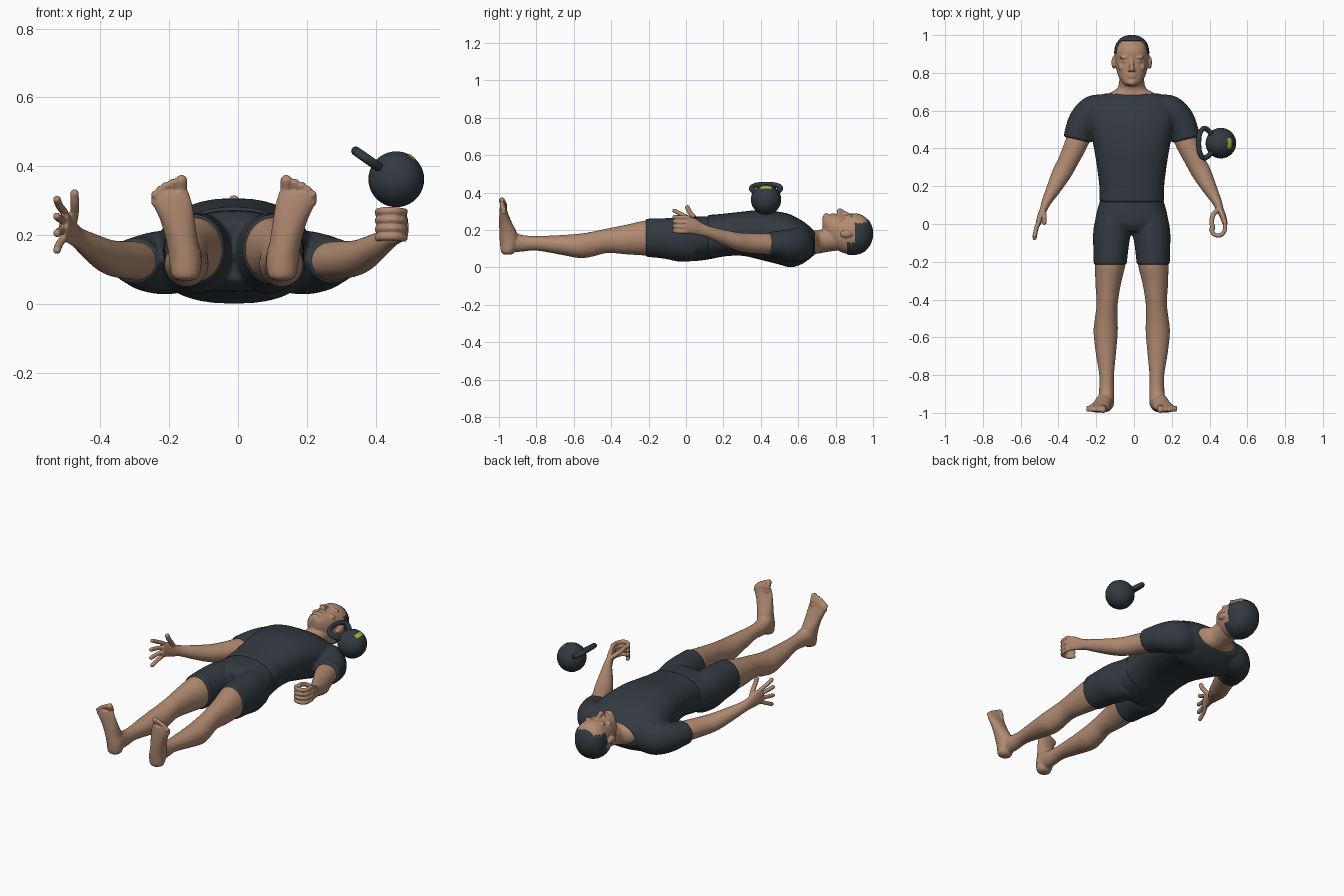
import bpy, bmesh, math
from mathutils import Vector, Matrix

if "Cube" in bpy.data.objects:
    bpy.data.objects.remove(bpy.data.objects["Cube"])

X, Y, Z = Vector((1, 0, 0)), Vector((0, 1, 0)), Vector((0, 0, 1))
CENTRE = -0.012  # body midline


def material(name, rgb):
    m = bpy.data.materials.new(name)
    m.use_nodes = True
    colour = (*rgb, 1)
    m.diffuse_color = colour
    m.node_tree.nodes["Principled BSDF"].inputs["Base Color"].default_value = colour
    return m


SKIN = material("skin", (0.44, 0.255, 0.165))
DARK = material("charcoal", (0.032, 0.042, 0.052))
GREEN = material("lime", (0.4, 0.5, 0.03))


def resample(pts, steps=5):
    """Smooth interpolation through the control sections."""
    pts = [Vector(p) for p in pts]
    out = []
    for i in range(len(pts) - 1):
        b, c = pts[i], pts[i + 1]
        a = pts[i - 1] if i else b * 2 - c
        d = pts[i + 2] if i + 2 < len(pts) else c * 2 - b
        for k in range(steps):
            t = k / steps
            out.append((b * 2 + (c - a) * t + (a * 2 - b * 5 + c * 4 - d) * t * t
                        + (b * 3 - a - c * 3 + d) * t ** 3) / 2)
    return out + [pts[-1]]


def tube(bm, sections, axes=None, power=2, sides=32):
    """Loft of oval sections (x, y, z, half width, half height)."""
    secs = resample(sections)
    centres = [Vector(s[:3]) for s in secs]
    rings = []
    for i, s in enumerate(secs):
        if axes:
            u, v = axes
        else:
            t = centres[min(i + 1, len(secs) - 1)] - centres[max(i - 1, 0)]
            u = t.cross(Z).normalized()
            v = u.cross(t).normalized()
        ring = []
        for k in range(sides):
            a = math.tau * k / sides
            c, d = (math.copysign(abs(f) ** (2 / power), f) for f in (math.cos(a), math.sin(a)))
            ring.append(bm.verts.new(centres[i] + u * c * max(s[3], 0.002) + v * d * max(s[4], 0.002)))
        rings.append(ring)
    for r, q in zip(rings, rings[1:]):
        for k in range(sides):
            n = (k + 1) % sides
            bm.faces.new((r[k], r[n], q[n], q[k]))
    bm.faces.new(rings[0])
    bm.faces.new(rings[-1])


def body(bm, rows, **kw):
    """Loft along y from rows (y, x, half width, low z, high z)."""
    tube(bm, [(x, y, (lo + hi) / 2, w, (hi - lo) / 2) for y, x, w, lo, hi in rows],
         axes=(X, Z), **kw)


def ball(bm, place, size):
    bmesh.ops.create_uvsphere(bm, u_segments=32, v_segments=20, radius=1,
                              matrix=Matrix.Translation(place) @ Matrix.Diagonal((*size, 1)))


def digit(bm, path, r):
    """Finger or toe with round ends."""
    tube(bm, [(*p, r, r) for p in path], sides=12)
    for p in (path[0], path[-1]):
        ball(bm, p, (r, r, r))


def finish(name, bm, mat, voxel=0, side=1, offset=CENTRE, relax=3):
    for v in bm.verts:
        v.co.x = v.co.x * side + offset
    bmesh.ops.recalc_face_normals(bm, faces=bm.faces)
    me = bpy.data.meshes.new(name)
    bm.to_mesh(me)
    bm.free()
    me.materials.append(mat)
    for p in me.polygons:
        p.use_smooth = True
    ob = bpy.data.objects.new(name, me)
    bpy.context.collection.objects.link(ob)
    if voxel:
        r = ob.modifiers.new("blend", "REMESH")
        r.mode, r.voxel_size, r.use_smooth_shade = "VOXEL", voxel, True
        s = ob.modifiers.new("relax", "SMOOTH")
        s.factor, s.iterations = 0.5, relax
    return ob


# Shirt: torso and both sleeves blended together
bm = bmesh.new()
body(bm, [(.115, 0, .172, .04, .28), (.2, 0, .172, .058, .287), (.3, 0, .184, .062, .298),
          (.4, 0, .2, .04, .307), (.5, 0, .22, .015, .297), (.56, 0, .23, 0, .282),
          (.62, 0, .225, .018, .25), (.66, 0, .195, .045, .22), (.69, 0, .15, .07, .19)], power=2.4)
for s in (1, -1):
    tube(bm, [(s * .13, .615, .12, .07, .085), (s * .2, .6, .12, .082, .093),
              (s * .25, .55, .12, .082, .085), (s * .278, .49, .123, .076, .072),
              (s * .29, .445, .125, .073, .066)])
finish("shirt", bm, DARK, voxel=.008, relax=5)

# Shorts: pelvis and two legs
bm = bmesh.new()
body(bm, [(.135, 0, .165, .045, .273), (.06, 0, .186, .035, .272), (0, 0, .192, .04, .265),
          (-.04, 0, .15, .07, .24)], power=2.3)
for s in (1, -1):
    body(bm, [(.05, s * .095, .092, .035, .255), (-.03, s * .103, .1, .03, .264),
              (-.12, s * .11, .094, .047, .263), (-.215, s * .114, .087, .057, .26)])
finish("shorts", bm, DARK, voxel=.007)

# Legs with feet and toes
for s, label in ((1, "left"), (-1, "right")):
    bm = bmesh.new()
    body(bm, [(-.16, .11, .08, .065, .25), (-.22, .114, .08, .064, .25), (-.32, .125, .067, .07, .228),
              (-.42, .13, .056, .077, .208), (-.5, .135, .06, .058, .191), (-.57, .138, .064, .05, .18),
              (-.68, .137, .054, .07, .172), (-.8, .133, .039, .09, .168), (-.88, .133, .04, .084, .174),
              (-.94, .137, .042, .08, .2)])
    tube(bm, [(.14, -.952, .068, .02, .02), (.14, -.952, .082, .04, .036), (.141, -.945, .13, .047, .05),
              (.15, -.95, .18, .046, .048), (.163, -.965, .24, .05, .034), (.178, -.975, .29, .057, .023),
              (.184, -.979, .325, .053, .016)], axes=(X, Y))
    for x, top, r in ((.152, .358, .017), (.178, .352, .012), (.198, .343, .012),
                      (.215, .332, .011), (.23, .318, .011)):
        digit(bm, [(x, -.975, .295), (x, -.972, (top + .295) / 2), (x, -.984, top)], r)
    finish(label + "_leg", bm, SKIN, voxel=.005, side=s)

# Arms share their shape; one hand is open and the other curled
for s, label in ((1, "left"), (-1, "right")):
    bm = bmesh.new()
    tube(bm, [(.265, .51, .12, .062, .055), (.288, .44, .125, .061, .056), (.338, .33, .13, .053, .053),
              (.37, .27, .14, .051, .048), (.412, .19, .165, .039, .039), (.45, .12, .19, .026, .031),
              (.466, .08, .203, .02, .034), (.483, .04, .22, .017, .042), (.495, 0, .23, .014, .046)])
    for i in range(4):
        z = .192 + i * .025
        if s > 0:
            path = [(.493, .01, z), (.492, -.035, z), (.468, -.06, z + .003), (.436, -.055, z + .003),
                    (.42, -.03, z)]
        else:
            spread = (i - 1.5) * .012
            path = [(.493, .01, z), (.507, -.035 + abs(spread) / 2, z + spread),
                    (.514, -.08 + abs(spread), z + spread * 2)]
        digit(bm, path, .0115)
    if s > 0:
        digit(bm, [(.462, .08, .225), (.432, .05, .25), (.423, .01, .262), (.43, -.02, .265)], .013)
    else:
        digit(bm, [(.47, .075, .225), (.463, .045, .265), (.463, .02, .295), (.463, .008, .32)], .013)
    finish(label + "_arm", bm, SKIN, voxel=.004, side=s)

# Head with neck and face
skull = [(.73, 0, .024, .205, .268), (.745, 0, .047, .175, .28), (.78, 0, .07, .125, .283),
         (.82, 0, .082, .087, .284), (.87, 0, .09, .07, .285), (.91, 0, .091, .07, .289),
         (.95, 0, .082, .085, .275), (.98, 0, .058, .117, .243), (.994, 0, .03, .15, .212),
         (.998, 0, .004, .178, .184)]
bm = bmesh.new()
body(bm, skull, power=2.2)
body(bm, [(.62, 0, .17, .06, .2), (.66, 0, .16, .067, .2), (.69, 0, .125, .072, .198),
          (.715, 0, .08, .075, .2), (.75, 0, .067, .082, .215), (.81, 0, .066, .09, .22)])
tube(bm, [(0, .875, .277, .009, .012), (0, .845, .291, .01, .012), (0, .822, .302, .015, .014),
          (0, .81, .294, .016, .008)])
ball(bm, (0, .792, .28), (.026, .007, .009))
ball(bm, (0, .779, .28), (.022, .007, .009))
ball(bm, (0, .75, .272), (.026, .017, .018))
for s in (1, -1):
    ball(bm, (s * .036, .882, .274), (.028, .009, .014))
    ball(bm, (s * .034, .862, .27), (.016, .008, .013))
    ball(bm, (s * .05, .83, .255), (.022, .02, .016))
    ball(bm, (s * .014, .815, .286), (.008, .009, .009))
    ball(bm, (s * .096, .855, .18), (.011, .034, .02))
finish("head", bm, SKIN, voxel=.0045)

# Hair: a shell over the back and crown of the skull
bm = bmesh.new()
body(bm, skull, power=2.2, sides=64)


def bare(face):
    c = face.calc_center_median()
    hairline = .968 if c.z > .235 else .9 if c.z > .13 else .865
    return c.y < hairline


bmesh.ops.delete(bm, geom=[f for f in bm.faces if bare(f)], context="FACES")
middle = Vector((0, .88, .18))
for v in bm.verts:
    v.co = middle + (v.co - middle) * 1.025
hair = finish("hair", bm, DARK)
thick = hair.modifiers.new("thickness", "SOLIDIFY")
thick.thickness, thick.offset = .006, -1

# Kettlebell floating beside the shoulder
core, radius = Vector((.46, .428, .362)), .081
out = Vector((-.82, 0, .57)).normalized()
bm = bmesh.new()
ball(bm, core, (radius,) * 3)
finish("kettlebell_ball", bm, DARK, offset=0)

half = [(.06, .048), (.085, .07), (.11, .078), (.132, .06), (.142, .025)]
loop = half + [(d, -w) for d, w in reversed(half)]
bm = bmesh.new()
tube(bm, [(*(core + out * d + Y * w), .0135, .0135) for d, w in loop], sides=16)
finish("kettlebell_handle", bm, DARK, offset=0)

# Thin label plate wrapped on the ball
bm = bmesh.new()
bmesh.ops.create_grid(bm, x_segments=6, y_segments=10, size=1)
face_dir = Vector((.57, 0, .82)).normalized()
across = face_dir.cross(Y)
for v in bm.verts:
    spot = face_dir * radius + across * v.co.x * .012 + Y * v.co.y * .03
    v.co = core + spot.normalized() * radius * 1.015
finish("kettlebell_label", bm, GREEN, offset=0)
